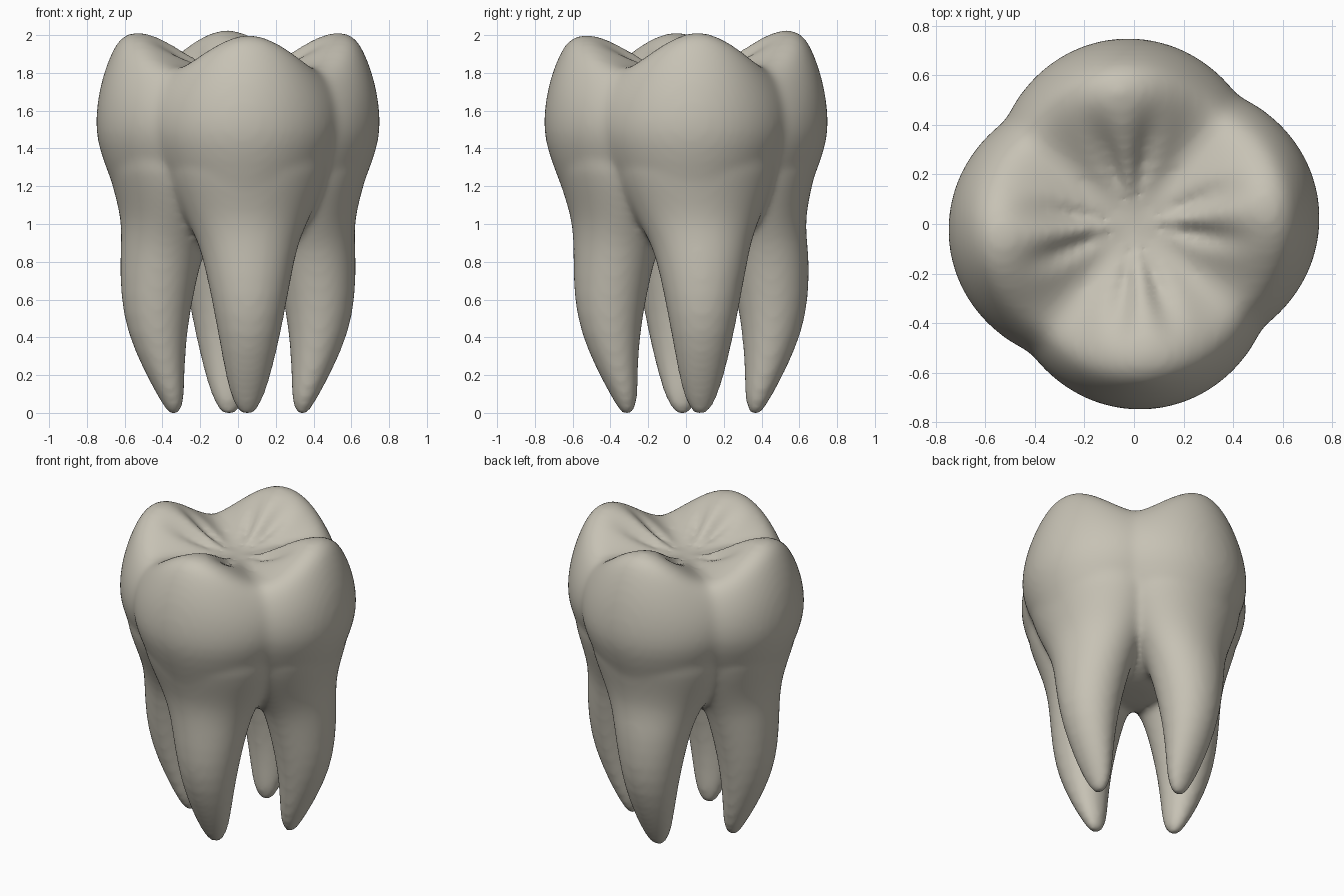
import bpy, bmesh, math
from mathutils import Matrix, Vector

cube = bpy.data.objects.get("Cube")
if cube:
    bpy.data.objects.remove(cube, do_unlink=True)

SEGMENTS = 96
CROWN_TWIST = math.radians(6)
ROOT_TWIST = math.radians(8)
ROOT_SHIFT = 0.028
CENTRE_Z = 1.775
bm = bmesh.new()


def loft(rings):
    """Skin a closed stack of rings, running from the top to the bottom."""
    loops = [[bm.verts.new(p) for p in ring] for ring in rings]
    for upper, lower in zip(loops, loops[1:]):
        n = len(upper)
        for i in range(n):
            j = (i + 1) % n
            bm.faces.new((upper[i], lower[i], lower[j], upper[j]))
    for loop, flip in ((loops[0], False), (loops[-1], True)):
        mid = sum((v.co for v in loop), Vector()) / len(loop)
        tip = bm.verts.new(mid)
        for i in range(len(loop)):
            pair = (loop[i], loop[(i + 1) % len(loop)])
            bm.faces.new((tip,) + (pair[::-1] if flip else pair))


def mix(a, b, t):
    return a + (b - a) * t


def crown_ring(row, s=1.0):
    """Four lobed ring; s below one moves it into the chewing basin."""
    lobe_r, lobe_z, notch_r, notch_z = row
    ring = []
    for i in range(SEGMENTS):
        a = math.tau * i / SEGMENTS
        lobe = abs(math.cos(2 * a))
        r = mix(notch_r, lobe_r, lobe ** 0.95) * s
        z = mix(notch_z, lobe_z, lobe ** 1.7)
        # The back cusp stands a little higher than the front one
        z += 0.014 * math.sin(a) * s * max(0, z - 1.6) / 0.4
        if s < 1:
            z = mix(CENTRE_Z, z, s * s * (3 - 2 * s))
            # Pairs of fissures beside each cusp ridge
            off = (a + math.pi / 4) % (math.pi / 2) - math.pi / 4
            groove = math.exp(-((abs(off) - 0.25) / 0.12) ** 2)
            z -= 0.055 * groove * math.sin(math.pi * s) ** 2
        ring.append((r * math.cos(a + CROWN_TWIST),
                     r * math.sin(a + CROWN_TWIST), z))
    return ring


# Crown: lobe radius, lobe height, notch radius, notch height
CROWN = [
    (.55, 1.995, .49, 1.81), (.62, 1.972, .55, 1.8), (.665, 1.9, .6, 1.75),
    (.705, 1.8, .635, 1.68), (.738, 1.68, .66, 1.6), (.757, 1.53, .67, 1.5),
    (.746, 1.4, .655, 1.4), (.69, 1.25, .59, 1.25), (.635, 1.1, .5, 1.1),
    (.57, 1, .43, 1), (.46, .9, .35, .9), (.3, .84, .25, .84),
    (.12, .81, .12, .81),
]
basin = [crown_ring(CROWN[0], k / 9) for k in range(1, 9)]
loft(basin + [crown_ring(row) for row in CROWN])

# Roots: height, inner reach, outer reach, half width
ROOT = [
    (1.4, -.05, .725, .46), (1.25, 0, .688, .44), (1.1, .06, .645, .375),
    (1, .11, .624, .325), (.9, .155, .622, .278), (.8, .195, .628, .246),
    (.6, .24, .628, .205), (.4, .275, .592, .167), (.2, .287, .502, .126),
    (.09, .287, .442, .097), (.02, .294, .402, .07), (-.03, .315, .37, .035),
]
for quarter in range(4):
    turn = ROOT_TWIST + quarter * math.pi / 2
    place = (Matrix.Translation((0, ROOT_SHIFT, 0))
             @ Matrix.Rotation(turn, 4, 'Z'))
    rings = []
    for z, inner, outer, width in ROOT:
        # Fade the shift out where the root flows into the crown
        back = Vector((0, ROOT_SHIFT * max(0, min(1, (z - 0.8) / 0.4)), 0))
        ring = []
        for i in range(32):
            a = math.tau * i / 32
            u = (inner + outer) / 2 + (outer - inner) / 2 * math.cos(a)
            ring.append(place @ Vector((u, width * math.sin(a), z)) - back)
        rings.append(ring)
    loft(rings)

bmesh.ops.recalc_face_normals(bm, faces=bm.faces)
mesh = bpy.data.meshes.new("tooth")
bm.to_mesh(mesh)
bm.free()
tooth = bpy.data.objects.new("tooth", mesh)
bpy.context.collection.objects.link(tooth)
bpy.ops.object.select_all(action='DESELECT')
bpy.context.view_layer.objects.active = tooth
tooth.select_set(True)

# Fuse crown and roots into one soft skin
tooth.modifiers.new("round", 'SUBSURF').levels = 1
fuse = tooth.modifiers.new("fuse", 'REMESH')
fuse.mode = 'VOXEL'
fuse.voxel_size = 0.02
soften = tooth.modifiers.new("soften", 'SMOOTH')
soften.factor = 0.5
soften.iterations = 10
for name in [m.name for m in tooth.modifiers]:
    bpy.ops.object.modifier_apply(modifier=name)

# Stand the root tips on the ground
mesh = tooth.data
lowest = min(v.co.z for v in mesh.vertices)
mesh.transform(Matrix.Translation((0, 0, -lowest)))

# Enamel colour
enamel = bpy.data.materials.new("warm_grey_enamel")
enamel.use_nodes = True
colour = (.57, .54, .46, 1)
enamel.diffuse_color = colour
shader = next(n for n in enamel.node_tree.nodes if n.type == 'BSDF_PRINCIPLED')
shader.inputs["Base Color"].default_value = colour
mesh.materials.clear()
mesh.materials.append(enamel)
bpy.ops.object.shade_smooth()
